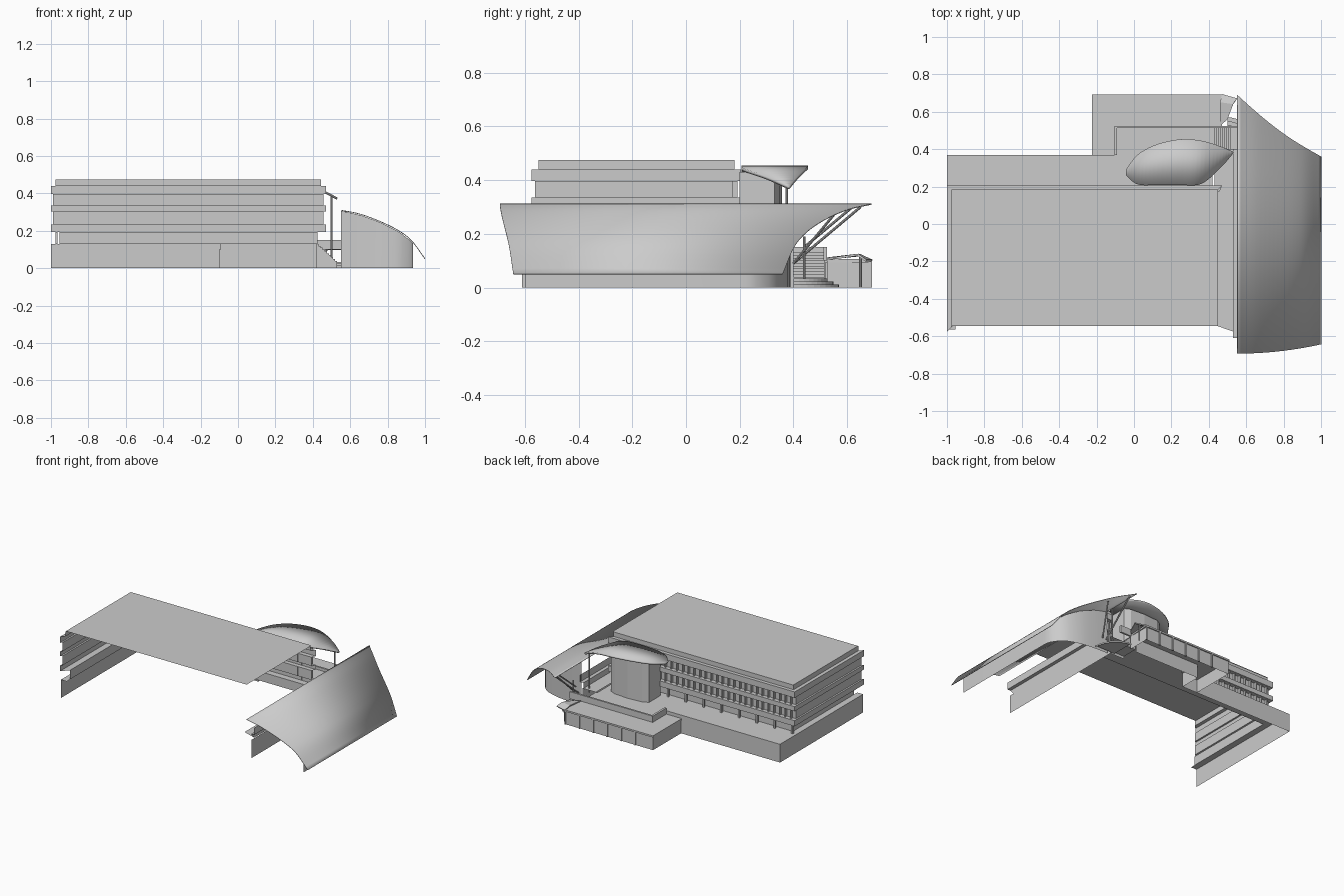
import bpy, bmesh, math
from mathutils import Vector

if "Cube" in bpy.data.objects:
    bpy.data.objects.remove(bpy.data.objects["Cube"])


def mesh(name, verts, faces, smooth=False, thick=0):
    me = bpy.data.meshes.new(name)
    me.from_pydata(verts, [], faces)
    bm = bmesh.new()
    bm.from_mesh(me)
    bmesh.ops.recalc_face_normals(bm, faces=bm.faces)
    bm.to_mesh(me)
    bm.free()
    ob = bpy.data.objects.new(name, me)
    bpy.context.collection.objects.link(ob)
    if thick:
        m = ob.modifiers.new("thickness", 'SOLIDIFY')
        m.thickness, m.offset = thick, 0
    if smooth:
        bpy.ops.object.select_all(action='DESELECT')
        bpy.context.view_layer.objects.active = ob
        ob.select_set(True)
        bpy.ops.object.shade_smooth_by_angle(angle=math.radians(35))
    return ob


def grid(name, rows, **kw):
    n = len(rows[0])
    faces = [(i*n+j, i*n+j+1, (i+1)*n+j+1, (i+1)*n+j)
             for i in range(len(rows)-1) for j in range(n-1)]
    return mesh(name, [p for r in rows for p in r], faces, **kw)


def wall(name, path, z0, z1, **kw):
    return grid(name, [[(x, y, z0) for x, y in path], [(x, y, z1) for x, y in path]], **kw)


def slab(name, outline, z, **kw):
    return mesh(name, [(x, y, z) for x, y in outline], [tuple(range(len(outline)))], **kw)


def boxes(name, items):
    v, f = [], []
    for x0, x1, y0, y1, z0, z1 in items:
        b = len(v)
        v += [(x, y, z) for z in (z0, z1) for x, y in ((x0, y0), (x1, y0), (x1, y1), (x0, y1))]
        f += [tuple(b+i for i in q) for q in ((0, 3, 2, 1), (4, 5, 6, 7), (0, 1, 5, 4),
                                              (1, 2, 6, 5), (2, 3, 7, 6), (3, 0, 4, 7))]
    return mesh(name, v, f)


def rod(name, a, b, r):
    a, b = Vector(a), Vector(b)
    bpy.ops.mesh.primitive_cylinder_add(vertices=10, radius=r, depth=(b-a).length, location=(a+b)/2)
    ob = bpy.context.object
    ob.name = name
    ob.rotation_euler = (b-a).to_track_quat('Z', 'Y').to_euler()


def rect(x0, x1, y0, y1):
    return [(x0, y0), (x1, y0), (x1, y1), (x0, y1)]


def spline(pts, t):
    # Catmull-Rom through a list of tuples, t in 0..1
    k = t*(len(pts)-1)
    i = min(int(k), len(pts)-2)
    u = k-i
    p1, p2 = Vector(pts[i]), Vector(pts[i+1])
    p0 = Vector(pts[i-1]) if i else 2*p1-p2
    p3 = Vector(pts[i+2]) if i+2 < len(pts) else 2*p2-p1
    return .5*(2*p1+(p2-p0)*u+(2*p0-5*p1+4*p2-p3)*u*u+(3*p1-p0-3*p2+p3)*u**3)


# Main block: left and back facades swept from one stepped profile (inset, back inset, z)
profile = [(.045, .045, .13), (.045, .045, .195), (0, 0, .195), (0, 0, .235), (.012, .03, .235),
           (.012, .03, .302), (0, 0, .302), (0, 0, .335), (.012, .03, .335), (.012, .03, .397),
           (0, 0, .397), (0, 0, .44), (.025, .025, .44), (.025, .025, .475)]
grid("facade_bands", [[(-1+d, -.575+d, z), (-1+d, .205-e, z), (.47-d, .205-e, z)]
                      for d, e, z in profile])
slab("main_roof", rect(-.975, .45, -.545, .185), .475)

# Window posts on the back facade
boxes("window_posts", [(x-.004, x+.004, .174, .192, z0, z1)
                       for z0, z1 in ((.235, .302), (.335, .397))
                       for x in [-.96+i*.045 for i in range(31)]])
boxes("ground_columns", [(x-.006, x+.006, .18, .192, .13, .195)
                         for x in [-.97+i*.14 for i in range(8)]])

# Podium walls and terraces
wall("podium_wall", [(-1, -.565), (-1, .37), (-.1, .37), (-.1, .52), (.42, .52)], 0, .13)
slab("left_ledge", rect(-1, -.955, -.565, .16), .13)
slab("back_terrace", rect(-1, -.1, .16, .37), .13)
slab("upper_terrace", rect(-.1, .42, .16, .52), .13)
boxes("parapet", [(-.105, -.09, .37, .525, .1, .15), (-.105, .55, .512, .525, .1, .15)])

# Low extension with its roof and window posts
wall("extension_wall", [(-.22, .37), (-.22, .685), (.47, .685), (.47, .525)], 0, .095)
slab("extension_roof", [(-.225, .37), (-.1, .37), (-.1, .525), (.47, .525), (.48, .693),
                        (-.225, .693)], .1, thick=.012)
grid("entrance_canopy", [[(.46, .525, .108), (.46, .65, .12), (.47, .693, .1)],
                         [(.5, .56, .11), (.53, .64, .122), (.55, .67, .1)]], thick=.008)
boxes("extension_posts", [(x-.005, x+.005, .68, .692, 0, .095)
                          for x in [-.08+i*.11 for i in range(6)]])
rod("canopy_column", (.5, .65, 0), (.5, .65, .115), .005)

# Grand stairs and the rounded landing
n = 10
boxes("stairs", [(.42+.11*i/n, .42+.11*(i+1)/n, .4, .515, .02, .13-.1*i/n) for i in range(n)])
for k in range(3):
    r = .2-.025*k
    path = [(.5+.8*r*math.sin(a), .4+.85*r*math.cos(a))
            for a in [math.pi*i/20 for i in range(11)]]
    z = .011*(k+1)
    wall("landing_riser", path, z-.011, z)
    slab("landing_step", path+[(.5, .4)], z)
wall("stair_side", [(.42, .4), (.53, .4)], 0, .03)

# Side terrace and stepped gutter along the vault
grid("side_gutter", [[(x, y0, z), (x, .4, z)] for x, y0, z in
                     ((.43, -.54, .13), (.53, -.575, .13), (.53, -.61, .17),
                      (.555, -.61, .17), (.555, -.61, .22))])
wall("gutter_wall", [(.535, -.61), (.535, .4)], 0, .13)

# Vaulted roof with slanted back edge
vault = [(.552, .31), (.65, .29), (.76, .25), (.86, .2), (.93, .145), (1, .05)]


def vault_z(x):
    for (xa, za), (xb, zb) in zip(vault, vault[1:]):
        if x <= xb:
            return za+(zb-za)*(x-xa)/(xb-xa)
    return .05


rows = []
for i in range(25):
    x, z = spline(vault, i/24)
    t = (x-.552)/.448
    rows.append([(x, -.693+.05*t*t, z), (x, .69-.33*t-.025*math.sin(math.pi*t), z)])
grid("vaulted_roof", rows, smooth=True, thick=.004)

# Curved glazed wall below the vault
bend = [(.935, .2), (.925, .26), (.87, .33), (.77, .37), (.66, .385), (.55, .39)]
path = [(.935, -.6)]+[tuple(spline(bend, i/15)) for i in range(16)]
grid("glazed_wall", [[(x, y, 0) for x, y in path], [(x, y, vault_z(x)-.004) for x, y in path]],
     smooth=True)

# Struts holding up the vault tip
for a, b in (((.57, .4, .09), (.58, .65, .3)), ((.6, .4, .09), (.68, .55, .27)),
             ((.56, .44, .15), (.57, .62, .3)), ((.58, .44, .03), (.58, .44, .19))):
    rod("vault_strut", a, b, .005)

# Tower with its leaf-shaped arched roof
wall("tower", [(.06, .2), (.06, .33), (.1, .35), (.21, .358), (.32, .35), (.36, .33), (.36, .2)],
     .13, .43)
leaf = [(-.042, .26, .29, .418), (.02, .212, .37, .432), (.12, .208, .425, .445),
        (.25, .208, .453, .448), (.36, .215, .445, .438), (.46, .3, .415, .408),
        (.53, .38, .385, .372)]
rows = []
for i in range(31):
    x, y0, y1, z = spline(leaf, i/30)
    rows.append([(x, y0, z), (x, y1, z)])
grid("leaf_roof", rows, smooth=True, thick=.012)
rod("leaf_column", (.5, .375, .1), (.5, .375, .385), .005)
